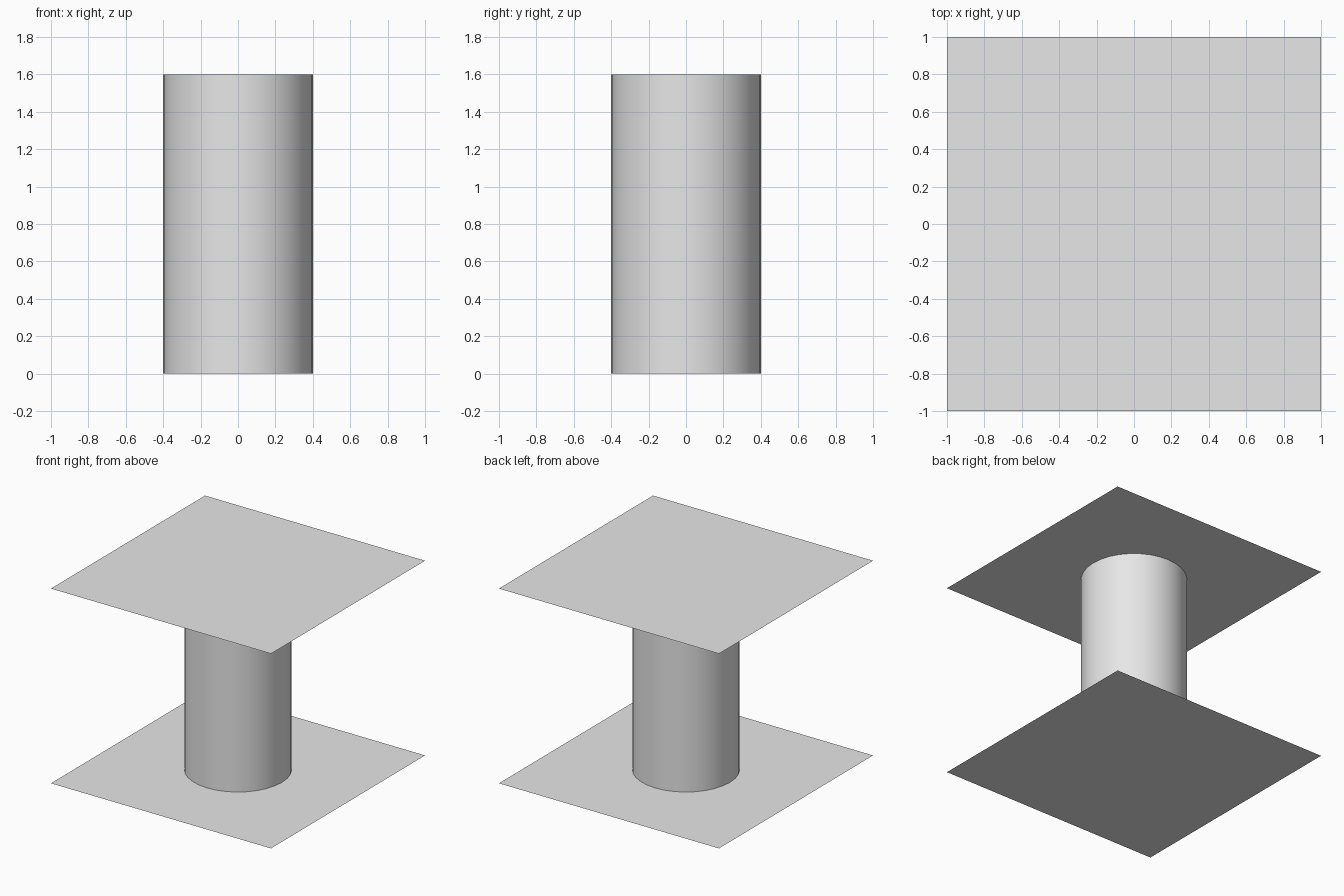
import bpy
import math

default_cube = bpy.data.objects.get("Cube")
if default_cube:
    bpy.data.objects.remove(default_cube, do_unlink=True)

HEIGHT = 1.6
GREY = (0.8, 0.8, 0.8, 1)

# Single plain grey material
grey = bpy.data.materials.new("plain_grey")
grey.use_nodes = True
grey.diffuse_color = GREY
grey.node_tree.nodes["Principled BSDF"].inputs["Base Color"].default_value = GREY


def finish(name):
    obj = bpy.context.object
    obj.name = name
    obj.data.materials.append(grey)
    return obj


# Thin square sheets at the bottom and top
for name, z in (("bottom_sheet", 0), ("top_sheet", HEIGHT)):
    bpy.ops.mesh.primitive_plane_add(size=2, location=(0, 0, z))
    finish(name)

# Round column, open where it meets the sheets
bpy.ops.mesh.primitive_cylinder_add(
    vertices=32, radius=0.4, depth=HEIGHT,
    end_fill_type='NOTHING', location=(0, 0, HEIGHT / 2))
finish("column")
bpy.ops.object.shade_smooth_by_angle(angle=math.radians(30))
